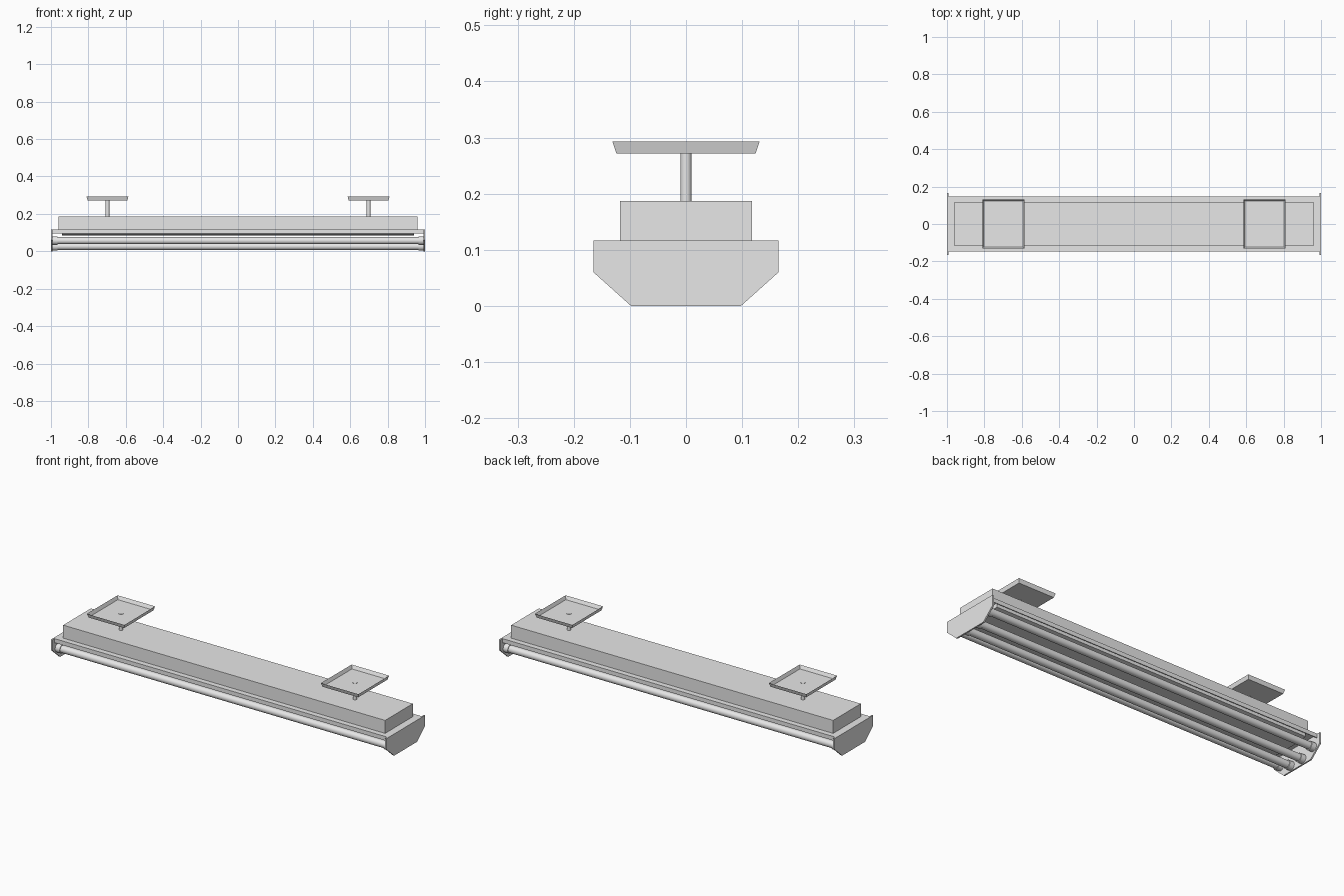
import bpy, bmesh, math
from mathutils import Vector

old = bpy.data.objects.get("Cube")
if old:
    bpy.data.objects.remove(old, do_unlink=True)

metal = bpy.data.materials.new("light_grey_metal")
metal.use_nodes = True
GREY = (0.8, 0.8, 0.8, 1)
metal.diffuse_color = GREY
metal.node_tree.nodes["Principled BSDF"].inputs["Base Color"].default_value = GREY


def finish(name, bm, smooth=False):
    bmesh.ops.recalc_face_normals(bm, faces=bm.faces)
    mesh = bpy.data.meshes.new(name)
    bm.to_mesh(mesh)
    bm.free()
    mesh.materials.append(metal)
    ob = bpy.data.objects.new(name, mesh)
    bpy.context.collection.objects.link(ob)
    if smooth:
        bpy.ops.object.select_all(action='DESELECT')
        ob.select_set(True)
        bpy.context.view_layer.objects.active = ob
        bpy.ops.object.shade_smooth_by_angle(angle=math.radians(40))
    return ob


def extrude_x(name, half, x0, x1):
    """Mirror a half outline (y, z) across y = 0 and extrude it along x."""
    outline = half + [(-y, z) for y, z in reversed(half)]
    bm = bmesh.new()
    face = bm.faces.new([bm.verts.new((x0, y, z)) for y, z in outline])
    out = bmesh.ops.extrude_face_region(bm, geom=[face])
    moved = [v for v in out["geom"] if isinstance(v, bmesh.types.BMVert)]
    bmesh.ops.translate(bm, verts=moved, vec=(x1 - x0, 0, 0))
    return finish(name, bm)


def rod(name, a, b, radius, sides=20):
    a, b = Vector(a), Vector(b)
    bm = bmesh.new()
    bmesh.ops.create_cone(bm, cap_ends=True, segments=sides, radius1=radius,
                          radius2=radius, depth=(b - a).length)
    turn = (b - a).to_track_quat('Z', 'Y').to_matrix().to_4x4()
    turn.translation = (a + b) / 2
    bmesh.ops.transform(bm, matrix=turn, verts=bm.verts)
    return finish(name, bm, True)


def canopy(name, x):
    """Open flared tray: a tapered box with its top inset and pushed down."""
    bm = bmesh.new()
    bmesh.ops.create_cube(bm, size=1)
    for v in bm.verts:
        top = v.co.z > 0
        hx, hy = (0.112, 0.131) if top else (0.106, 0.124)
        v.co = (x + math.copysign(hx, v.co.x), math.copysign(hy, v.co.y),
                0.293 if top else 0.272)
    top = max(bm.faces, key=lambda f: f.calc_center_median().z)
    bmesh.ops.inset_region(bm, faces=[top], thickness=0.004)
    for v in top.verts:
        v.co = (x + (v.co.x - x) * 0.95, v.co.y * 0.95, 0.275)
    return finish(name, bm)


# Housing on top, folded reflector sheet and central channel below it
extrude_x("housing", [(0.118, 0.115), (0.118, 0.187)], -0.96, 0.96)
extrude_x("reflector_tray", [(0.143, 0.113), (0.143, 0.095), (0.147, 0.095),
                             (0.147, 0.117)], -0.993, 0.993)
extrude_x("lamp_channel", [(0.075, 0.084), (0.125, 0.092), (0.125, 0.114)], -0.94, 0.94)

# Tubes: outer pair sits higher than inner pair
TUBES = [(-0.118, 0.057), (-0.042, 0.026), (0.042, 0.026), (0.118, 0.057)]
for i, (y, z) in enumerate(TUBES):
    rod(f"tube_{i + 1}", (-0.97, y, z), (0.97, y, z), 0.019)

for side, label in ((1, "left"), (-1, "right")):
    # End plate with chamfered lower corners
    extrude_x(f"end_plate_{label}", [(0.098, 0.0), (0.165, 0.06), (0.165, 0.117)],
              side * 0.992, side)
    # Sockets with collars
    for i, (y, z) in enumerate(TUBES):
        rod(f"socket_{label}_{i + 1}", (side * 0.965, y, z), (side * 0.994, y, z), 0.023)
    # Hanging stem, ceiling canopy and fixing nut
    x = side * 0.698
    rod(f"stem_{label}", (x, 0, 0.185), (x, 0, 0.273), 0.01)
    canopy(f"canopy_{label}", x)
    rod(f"stem_nut_{label}", (x, 0, 0.274), (x, 0, 0.277), 0.012)
